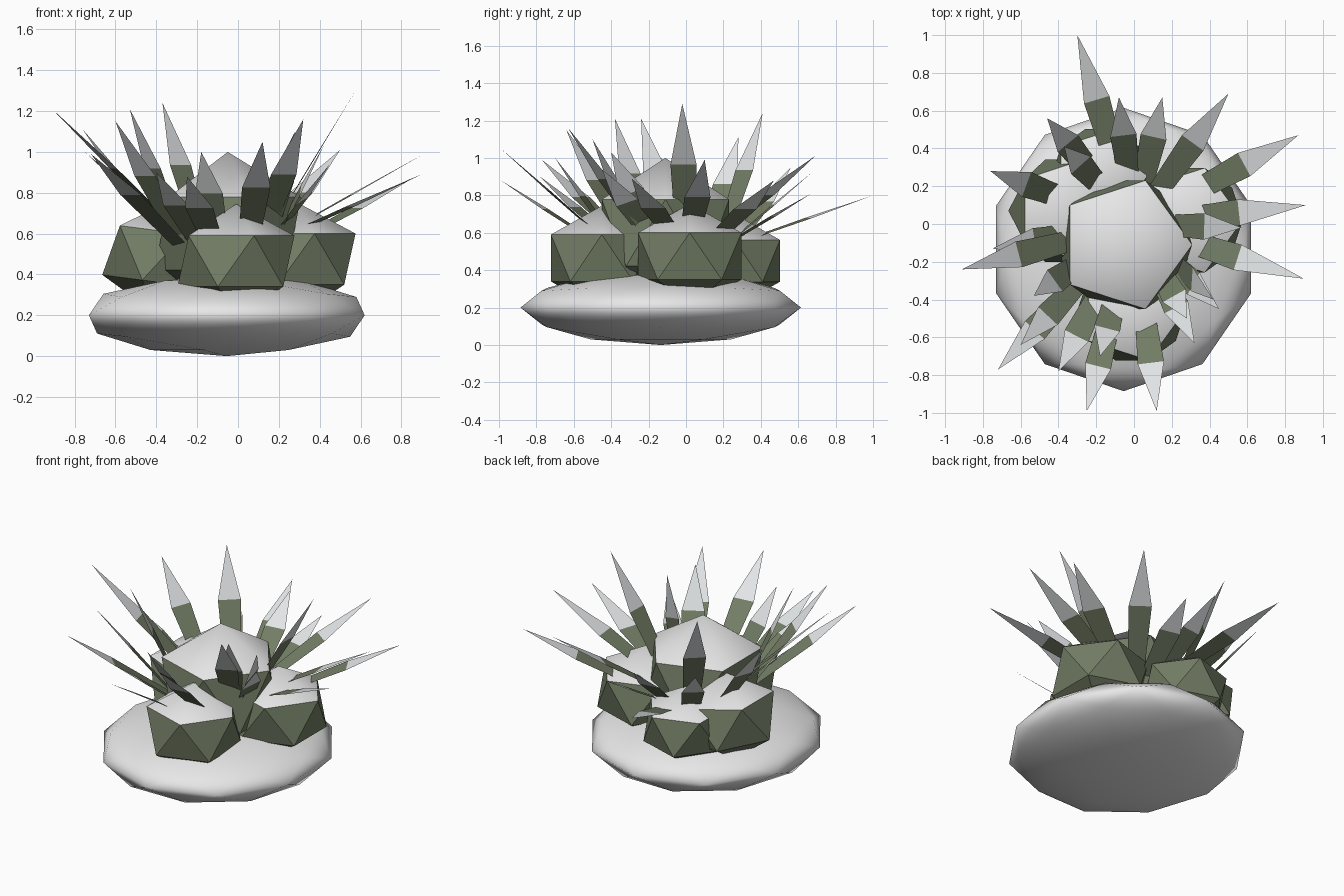
import bpy
from mathutils import Matrix, Vector

cube = bpy.data.objects.get("Cube")
if cube:
    bpy.data.objects.remove(cube, do_unlink=True)


def material(name, colour):
    mat = bpy.data.materials.new(name)
    mat.use_nodes = True
    rgba = (*colour, 1.0)
    mat.diffuse_color = rgba
    mat.node_tree.nodes["Principled BSDF"].inputs["Base Color"].default_value = rgba
    return mat


snow = material("snow_white", (0.8, 0.8, 0.8))
green = material("moss_green", (0.17, 0.205, 0.13))
frost = material("frost_white", (0.77, 0.79, 0.8))


def ball(name, subdivisions, centre, radii, tilt=0.0):
    bpy.ops.mesh.primitive_ico_sphere_add(
        subdivisions=subdivisions, radius=1, location=centre, rotation=(0, tilt, 0))
    obj = bpy.context.object
    obj.name = name
    obj.scale = radii
    return obj


def snowy_clump(name, centre, width, height, tilt=0.0):
    # Faceted green sides with a smooth cap of snow on the upward faces
    obj = ball(name, 1, centre, (width, width, height), tilt)
    obj.data.materials.append(green)
    obj.data.materials.append(snow)
    for face in obj.data.polygons:
        is_cap = face.normal.z > 0.5
        face.material_index = int(is_cap)
        face.use_smooth = is_cap


def blade(name, tip, inset, twist=0.0):
    # Flat leaf: green quad below, frosted triangle above, root sunk in the clump
    tip = Vector(tip)
    base = Vector((tip.x * inset, tip.y * inset, 0.36 + 0.3 * tip.z))
    joint = base.lerp(tip, 0.4)
    axis = (tip - base).normalized()
    root = base - axis * 0.2
    side = axis.cross(Vector((0, 0, 1))).normalized()
    side = Matrix.Rotation(twist, 3, axis) @ side
    points = [root - side * 0.05, root + side * 0.05,
              joint + side * 0.07, joint - side * 0.07, tip]
    mesh = bpy.data.meshes.new(name)
    mesh.from_pydata(points, [], [(0, 1, 2, 3), (3, 2, 4)])
    mesh.materials.append(green)
    mesh.materials.append(frost)
    mesh.polygons[1].material_index = 1
    bpy.context.collection.objects.link(bpy.data.objects.new(name, mesh))


# Squashed snow mound
mound = ball("snow_mound", 2, (-0.055, -0.135, 0.2), (0.71, 0.75, 0.2))
mound.data.materials.append(snow)
bpy.ops.object.shade_smooth()

# Central clump with four smaller ones around it
snowy_clump("centre_clump", (-0.05, -0.11, 0.6), 0.4, 0.4)
snowy_clump("front_clump", (-0.01, -0.45, 0.465), 0.32, 0.28)
snowy_clump("left_clump", (0.285, 0.02, 0.475), 0.325, 0.28)
snowy_clump("back_clump", (-0.18, 0.26, 0.45), 0.285, 0.25)
snowy_clump("right_clump", (-0.365, 0.07, 0.485), 0.32, 0.28, 0.13)

# Leaf tips, the share of the reach where each leaf starts, and any twist
leaves = [
    ((-0.3, 1.0, 0.8), 0.43),
    ((-0.08, 0.67, 0.92), 0.5),
    ((0.15, 0.67, 0.81), 0.48),
    ((0.5, 0.69, 1.01), 0.37),
    ((0.87, 0.47, 0.88), 0.45),
    ((0.91, 0.1, 0.99), 0.35),
    ((0.9, -0.29, 0.89), 0.35),
    ((0.57, -0.02, 1.29), 0.42),
    ((0.42, -0.4, 1.03), 0.55, 0.8),
    ((0.45, -0.45, 0.94), 0.5, 0.4),
    ((0.28, -0.5, 1.1), 0.6),
    ((0.32, -0.63, 1.16), 0.5),
    ((0.12, -0.99, 1.05), 0.57),
    ((-0.25, -0.99, 0.88), 0.6),
    ((-0.18, -0.7, 1.0), 0.65),
    ((-0.4, -0.78, 0.9), 0.6),
    ((-0.6, -0.64, 1.15), 0.6),
    ((-0.72, -0.77, 0.99), 0.55),
    ((-0.53, -0.38, 1.21), 0.65),
    ((-0.91, -0.24, 1.21), 0.45),
    ((-0.75, -0.13, 1.0), 0.5),
    ((-0.76, 0.28, 1.11), 0.58),
    ((-0.46, 0.56, 0.95), 0.6),
    ((-0.37, 0.41, 1.24), 0.6),
]
for number, leaf in enumerate(leaves, 1):
    blade(f"leaf_{number}", *leaf)
